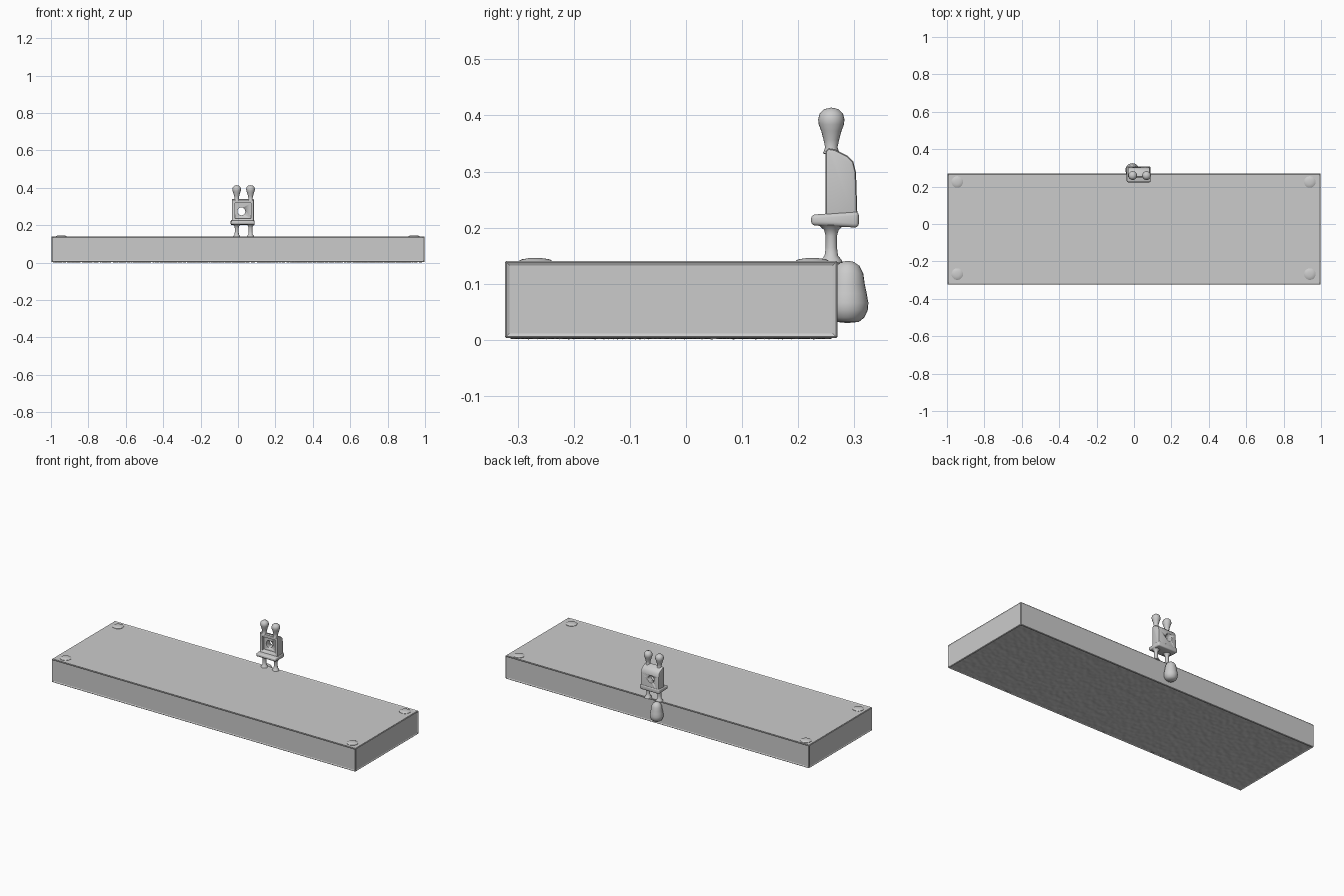
import bpy, bmesh, math
from mathutils import Vector, noise

if "Cube" in bpy.data.objects:
    bpy.data.objects.remove(bpy.data.objects["Cube"])


def make(name, bm, angle=35):
    me = bpy.data.meshes.new(name)
    bm.to_mesh(me)
    bm.free()
    ob = bpy.data.objects.new(name, me)
    bpy.context.collection.objects.link(ob)
    bpy.ops.object.select_all(action='DESELECT')
    ob.select_set(True)
    bpy.context.view_layer.objects.active = ob
    bpy.ops.object.shade_smooth_by_angle(angle=math.radians(angle))
    return ob


def box_bm(lo, hi):
    bm = bmesh.new()
    bmesh.ops.create_cube(bm, size=1)
    lo, hi = Vector(lo), Vector(hi)
    for v in bm.verts:
        v.co = Vector([(lo[i] + hi[i]) / 2 + v.co[i] * (hi[i] - lo[i]) for i in range(3)])
    return bm


def lathe(name, profile, x, y, segs=20, sy=1.0):
    bm = bmesh.new()
    vs = [bm.verts.new((r, 0, z)) for r, z in profile]
    es = [bm.edges.new(p) for p in zip(vs, vs[1:])]
    bmesh.ops.spin(bm, geom=vs + es, cent=(0, 0, 0), axis=(0, 0, 1),
                   angle=2 * math.pi, steps=segs)
    bmesh.ops.remove_doubles(bm, verts=bm.verts, dist=1e-5)
    bmesh.ops.recalc_face_normals(bm, faces=bm.faces)
    for v in bm.verts:
        v.co = Vector((v.co.x + x, v.co.y * sy + y, v.co.z))
    return make(name, bm, 50)


def cut(ob, cutter):
    cutter.hide_render = True
    cutter.hide_viewport = True
    m = ob.modifiers.new("cut", 'BOOLEAN')
    m.operation = 'DIFFERENCE'
    m.solver = 'EXACT'
    m.object = cutter


# slab with thin raised rims around shallow panels
bm = box_bm((-0.998, -0.323, 0.003), (0.998, 0.27, 0.141))
bmesh.ops.bevel(bm, geom=bm.edges[:], offset=0.003, segments=1, affect='EDGES')
big = [f for f in bm.faces if f.calc_area() > 0.05]
bmesh.ops.inset_individual(bm, faces=big, thickness=0.008, depth=-0.003)
make("slab", bm, 20)

# pebbled underside
bm = bmesh.new()
bmesh.ops.create_grid(bm, x_segments=240, y_segments=72, size=1)
for v in bm.verts:
    x, y = v.co.x * 0.988, v.co.y * 0.286 - 0.0265
    d = noise.voronoi(Vector((x * 42, y * 42, 0.3)))[0]
    v.co = (x, y, 0.0005 + 0.006 * min(1, d[0] * 1.1))
bmesh.ops.reverse_faces(bm, faces=bm.faces[:])
make("pebbled_underside", bm, 60)

# low corner studs
stud = [(0.031, 0.134), (0.031, 0.140), (0.025, 0.1435), (0.012, 0.1455), (0, 0.146)]
for sx in (-0.945, 0.94):
    for y in (-0.268, 0.225):
        lathe("corner_stud", stud, sx, y)

# legs and round-headed prongs, in pairs
leg = [(0, 0.135), (0.02, 0.137), (0.018, 0.143), (0.012, 0.15), (0.010, 0.165),
       (0.010, 0.185), (0.013, 0.196), (0.022, 0.204), (0, 0.208)]
prong = [(0, 0.33), (0.015, 0.332), (0.011, 0.343), (0.014, 0.357), (0.018, 0.372),
         (0.0225, 0.384), (0.0235, 0.393), (0.021, 0.403), (0.013, 0.411), (0, 0.414)]
for x in (-0.007, 0.067):
    lathe("leg", leg, x, 0.259)
    lathe("prong", prong, x, 0.259)

# body: side profile extruded across, rounded edges
side = [(0.249, 0.205), (0.249, 0.336), (0.254, 0.341), (0.266, 0.339), (0.288, 0.328),
        (0.298, 0.318), (0.303, 0.298), (0.306, 0.205)]
bm = bmesh.new()
f = bm.faces.new([bm.verts.new((-0.033, y, z)) for y, z in side])
ext = bmesh.ops.extrude_face_region(bm, geom=[f])['geom']
bmesh.ops.translate(bm, vec=(0.118, 0, 0),
                    verts=[g for g in ext if isinstance(g, bmesh.types.BMVert)])
bmesh.ops.recalc_face_normals(bm, faces=bm.faces)
ends = [e for e in bm.edges if abs(e.verts[0].co.x - e.verts[1].co.x) < 1e-5]
bmesh.ops.bevel(bm, geom=ends, offset=0.006, segments=2, affect='EDGES', profile=0.5)
body = make("body", bm, 40)

# front recess and through hole
cut(body, make("recess_cutter", box_bm((-0.017, 0.2, 0.236), (0.069, 0.269, 0.318))))
bm = bmesh.new()
bmesh.ops.create_cone(bm, cap_ends=True, segments=24, radius1=0.021, radius2=0.021, depth=0.3)
for v in bm.verts:
    v.co = (v.co.x + 0.018, 0.27 + v.co.z, 0.274 + v.co.y)
bmesh.ops.recalc_face_normals(bm, faces=bm.faces)
cut(body, make("hole_cutter", bm))

# foot plate under the body, sloping toward the front
bm = box_bm((-0.039, 0.223, 0.2), (0.089, 0.308, 0.231))
for v in bm.verts:
    if v.co.y < 0.25 and v.co.z > 0.22:
        v.co.z -= 0.008
    elif v.co.z > 0.22:
        v.co.z -= 0.002
    elif v.co.y < 0.25:
        v.co.z += 0.004
bmesh.ops.bevel(bm, geom=bm.edges[:], offset=0.007, segments=3, affect='EDGES', profile=0.5)
make("foot_plate", bm, 40)

# pear-shaped knob on the back wall
knob = [(0, 0.03), (0.02, 0.032), (0.03, 0.040), (0.036, 0.053), (0.037, 0.066),
        (0.034, 0.083), (0.0305, 0.1), (0.028, 0.118), (0.021, 0.132), (0.011, 0.139), (0, 0.141)]
lathe("back_knob", knob, -0.009, 0.288, 24)
